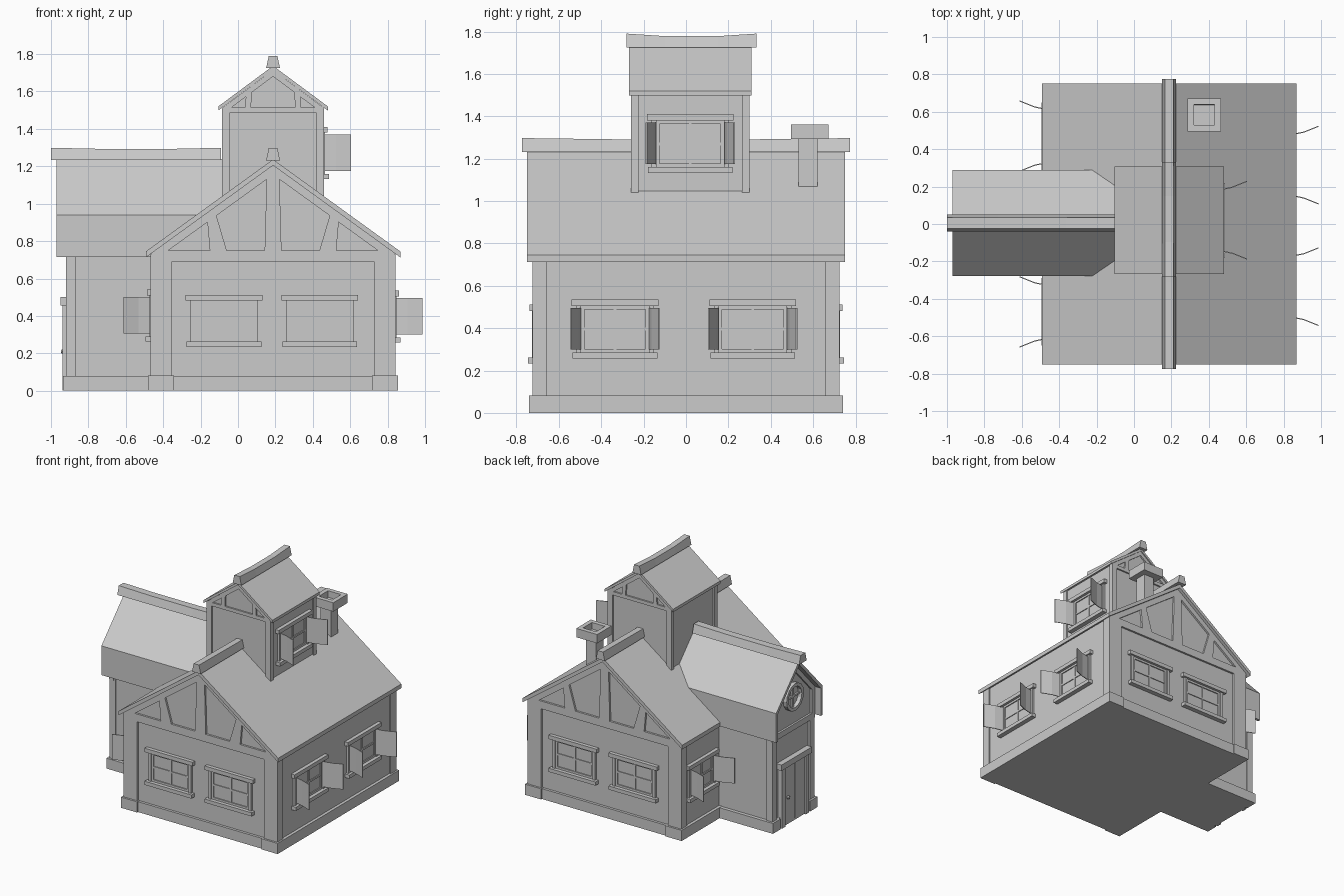
import bpy, bmesh, math
from mathutils import Matrix, Vector

if "Cube" in bpy.data.objects:
    bpy.data.objects.remove(bpy.data.objects["Cube"], do_unlink=True)

clay = bpy.data.materials.new("plain grey")
clay.use_nodes = True
clay.diffuse_color = (0.6, 0.6, 0.6, 1)
clay.node_tree.nodes["Principled BSDF"].inputs["Base Color"].default_value = (0.6, 0.6, 0.6, 1)

CX = 0.1875                      # centre line of the main house and tower
FRONT, RIGHT, BACK, LEFT = 0, 90, 180, -90


def face_frame(side, x=0, y=0):
    """Local frame: x along the wall, -y outward, z up."""
    return Matrix.Translation((x, y, 0)) @ Matrix.Rotation(math.radians(side), 4, 'Z')


def finish(name, bm, m=Matrix()):
    bmesh.ops.recalc_face_normals(bm, faces=bm.faces)
    bm.transform(m)
    me = bpy.data.meshes.new(name)
    bm.to_mesh(me)
    bm.free()
    me.materials.append(clay)
    ob = bpy.data.objects.new(name, me)
    bpy.context.collection.objects.link(ob)
    return ob


def loft(bm, rings):
    loops = [[bm.verts.new(p) for p in r] for r in rings]
    for a, b in zip(loops, loops[1:]):
        for i in range(len(a)):
            j = (i + 1) % len(a)
            bm.faces.new((a[i], a[j], b[j], b[i]))
    bm.faces.new(loops[0])
    bm.faces.new(loops[-1])


def prism(pts, lo, hi, axis='y'):
    put = {'x': lambda p, t: (t, p[0], p[1]),
           'y': lambda p, t: (p[0], t, p[1]),
           'z': lambda p, t: (p[0], p[1], t)}[axis]
    return [[put(p, t) for p in pts] for t in (lo, hi)]


def box(x0, x1, y0, y1, z0, z1):
    return prism([(x0, z0), (x1, z0), (x1, z1), (x0, z1)], y0, y1)


def mirror(shape):
    return [[(-x, y, z) for x, y, z in ring] for ring in shape]


def build(name, shapes, m=Matrix()):
    bm = bmesh.new()
    for s in shapes:
        loft(bm, s)
    return finish(name, bm, m)


def both(*shapes):
    return [s for shape in shapes for s in (shape, mirror(shape))]


def ridge_beam(name, lo, hi, z, dip, m):
    """Tapered, slightly sagging beam along local y."""
    rings = []
    for t, d in ((0, 0), (0.3, dip), (0.7, dip), (1, 0)):
        y = lo + (hi - lo) * t
        rings.append([(-0.037, y, z), (0.037, y, z),
                      (0.023, y, z + 0.065 - d), (-0.023, y, z + 0.065 - d)])
    build(name, [rings], m)


def gable_roof(name, half, eave, apex, thick, lo, hi, m):
    pts = [(0, apex), (half, eave), (half, eave - thick), (0, apex - thick),
           (-half, eave - thick), (-half, eave)]
    # two slabs sharing the ridge line
    slab = [pts[0], pts[1], pts[2], pts[3]]
    build(name, both(prism(slab, lo, hi)), m)


def gable_frame(name, half, post, z0, beam0, beam1, apex, slope, rake, studs, depth, m):
    """Posts, tie beam, rafters and studs standing proud of a gable wall."""
    top = lambda x: apex - slope * x
    foot = (apex - rake - beam1) / slope
    y0, y1 = -depth, -depth + 0.03
    shapes = both(
        box(half - post, half, y0, y1, z0, beam0),
        prism([(0, apex), (0, apex - rake), (foot, beam1), (half, beam1), (half, top(half))], y0, y1))
    shapes.append(box(-half, half, y0, y1, beam0, beam1))
    for a, b, c, d in studs:     # bottom span a-b, top span c-d
        shapes += both(prism([(a, beam1), (b, beam1), (d, top(d)), (c, top(c))], y0, y1))
    build(name, shapes, m)


def window(name, u, z, depth, m, shutters=False, half=0.205):
    """Four-pane window with lintel, sill and optional open shutters."""
    w, h = half - 0.045, 0.11
    d = -depth
    shapes = both(box(w, w + 0.022, d - 0.016, d + 0.02, z - h, z + h),
                  box(w - 0.016, w, d - 0.008, d + 0.02, z - h, z + h))
    shapes += [box(-half, half, d - 0.028, d + 0.02, z + h, z + h + 0.03),
               box(-half + 0.005, half - 0.005, d - 0.036, d + 0.02, z - h - 0.028, z - h),
               box(-w, w, d - 0.008, d + 0.02, z + h - 0.016, z + h),
               box(-w, w, d - 0.008, d + 0.02, z - h, z - h + 0.016),
               box(-0.007, 0.007, d - 0.006, d + 0.02, z - h, z + h),
               box(-w, w, d - 0.006, d + 0.02, z - 0.007, z + 0.007)]
    m = m @ Matrix.Translation((u, 0, 0))
    build(name, shapes, m)
    if shutters:
        path = [(w, d - 0.012), (w + 0.013, d - 0.075), (w + 0.045, d - 0.155)]
        leaf = path + [(x + 0.006, y) for x, y in reversed(path)]
        build(name + "_shutters", both(prism(leaf, z - 0.095, z + 0.1, 'z')), m)


# Main house: walls, plinth and corner posts
house = face_frame(FRONT, CX)
build("house_walls", [prism([(-0.645, 0), (0.645, 0), (0.645, 0.735), (0, 1.2), (-0.645, 0.735)],
                            -0.71, 0.71)], house)
build("house_plinth", [box(-0.66, 0.66, -0.73, 0.73, 0, 0.08)]
      + both(box(0.53, 0.668, -0.74, 0.74, 0, 0.082)), house)
build("house_side_posts", both(box(0.6, 0.655, -0.725, -0.655, 0.08, 0.73),
                               box(0.6, 0.655, 0.655, 0.725, 0.08, 0.73)), house)
gable_roof("house_roof", 0.68, 0.745, 1.237, 0.032, -0.75, 0.75, house)
ridge_beam("house_ridge", -0.775, 0.775, 1.232, 0.006, house)

for label, side in (("front", FRONT), ("back", BACK)):
    m = face_frame(side, CX)
    gable_frame(label + "_gable_frame", 0.65, 0.11, 0.08, 0.69, 0.75, 1.205, 0.723, 0.05,
                [(0, 0.045, 0, 0.033), (0.248, 0.338, 0.315, 0.355)], 0.725, m)
    for i, u in enumerate((-0.262, 0.25)):
        window(f"{label}_window_{i + 1}", u, 0.372, 0.71, m)

# Side windows with open shutters
for i, y in enumerate((-0.335, 0.315)):
    window(f"right_window_{i + 1}", y, 0.395, 0.8325, face_frame(RIGHT), True)
for i, y in enumerate((-0.47, 0.47)):
    window(f"left_window_{i + 1}", y, 0.4, 0.4575, face_frame(LEFT), True, 0.185)

# Tower
tower = face_frame(FRONT, CX, 0.02)
build("tower_walls", [prism([(-0.262, 0.9), (0.262, 0.9), (0.262, 1.515), (0, 1.71), (-0.262, 1.515)],
                            -0.268, 0.268)], tower)
build("tower_side_posts", both(box(0.24, 0.272, -0.28, -0.245, 1.0, 1.51),
                               box(0.24, 0.272, 0.245, 0.28, 1.0, 1.51)), tower)
gable_roof("tower_roof", 0.293, 1.52, 1.737, 0.022, -0.288, 0.288, tower)
ridge_beam("tower_ridge", -0.3, 0.312, 1.725, 0.012, tower)
for label, side in (("front", FRONT), ("back", BACK)):
    gable_frame(label + "_tower_frame", 0.27, 0.04, 0.9, 1.488, 1.515, 1.715, 0.745, 0.035,
                [(0.118, 0.15, 0.112, 0.142)], 0.28, face_frame(side, CX, 0.02))
window("tower_window", 0.0, 1.27, 0.262, face_frame(RIGHT, CX, 0.02), True)

# Side wing with a steep roof whose skirts hang straight down
wing = face_frame(LEFT, 0, 0.005)
build("wing_walls", [box(-0.245, 0.245, -0.905, 0.3, 0, 0.73),
                     prism([(-0.265, 0.715), (0.265, 0.715), (0.265, 0.925), (0, 1.215), (-0.265, 0.925)],
                           -0.905, 0.0)], wing)
build("wing_plinth", both(box(0.18, 0.272, -0.935, 0.3, 0, 0.08))
      + [box(-0.2, 0.2, -0.92, 0.3, 0, 0.08)], wing)
build("wing_roof", both(prism([(0, 1.24), (0.283, 0.94), (0.283, 0.715), (0.262, 0.715),
                               (0.262, 0.928), (0, 1.208)], -0.97, 0.08)), wing)
ridge_beam("wing_ridge", -1.0, -0.09, 1.234, 0.006,
           wing @ Matrix.Diagonal((1.25, 1, 1, 1)))
build("wing_frame", both(box(0.2, 0.255, -0.92, -0.87, 0.08, 0.72),
                         box(0.225, 0.262, -0.92, -0.88, 0.72, 0.93),
                         prism([(0, 1.21), (0.262, 0.93), (0.262, 0.88), (0, 1.16)], -0.92, -0.88))
      + [box(-0.262, 0.262, -0.92, -0.88, 0.69, 0.735)], wing)

# Door
build("door_frame", both(box(0.125, 0.165, -0.938, -0.88, 0, 0.46))
      + [box(-0.185, 0.185, -0.948, -0.88, 0.455, 0.5)], wing)
build("door_panel", [box(-0.125, 0.125, -0.925, -0.88, 0, 0.455)]
      + both(box(0.004, 0.12, -0.929, -0.9, 0.02, 0.45)), wing)
bm = bmesh.new()
bmesh.ops.create_icosphere(bm, subdivisions=2, radius=0.013)
finish("door_knob", bm, wing @ Matrix.Translation((-0.085, -0.935, 0.21)))

# Round window in the wing gable
bm = bmesh.new()
N = 16
ring = []
for i in range(N):
    a = 2 * math.pi * i / N
    ring.append([bm.verts.new((r * math.cos(a), y, r * math.sin(a)))
                 for r, y in ((0.08, 0), (0.08, -0.035), (0.105, -0.035), (0.105, 0))])
for i in range(N):
    for k in range(4):
        p, q = ring[i], ring[(i + 1) % N]
        bm.faces.new((p[k], p[(k + 1) % 4], q[(k + 1) % 4], q[k]))
loft(bm, box(-0.082, 0.082, -0.018, 0, -0.007, 0.007))
loft(bm, box(-0.007, 0.007, -0.018, 0, -0.082, 0.082))
finish("round_window", bm, wing @ Matrix.Translation((0, -0.9, 0.95)))

# Chimney with a hollow cap
build("chimney_shaft", [box(0.332, 0.42, 0.53, 0.62, 0.95, 1.3)])
bm = bmesh.new()
loft(bm, box(0.287, 0.465, 0.495, 0.672, 1.292, 1.36))
bmesh.ops.recalc_face_normals(bm, faces=bm.faces)
top = max(bm.faces, key=lambda f: f.calc_center_median().z)
bmesh.ops.inset_region(bm, faces=[top], thickness=0.048)
bmesh.ops.inset_region(bm, faces=[top], thickness=0.001)
bmesh.ops.translate(bm, verts=top.verts[:], vec=Vector((0, 0, -0.05)))
finish("chimney_cap", bm)
